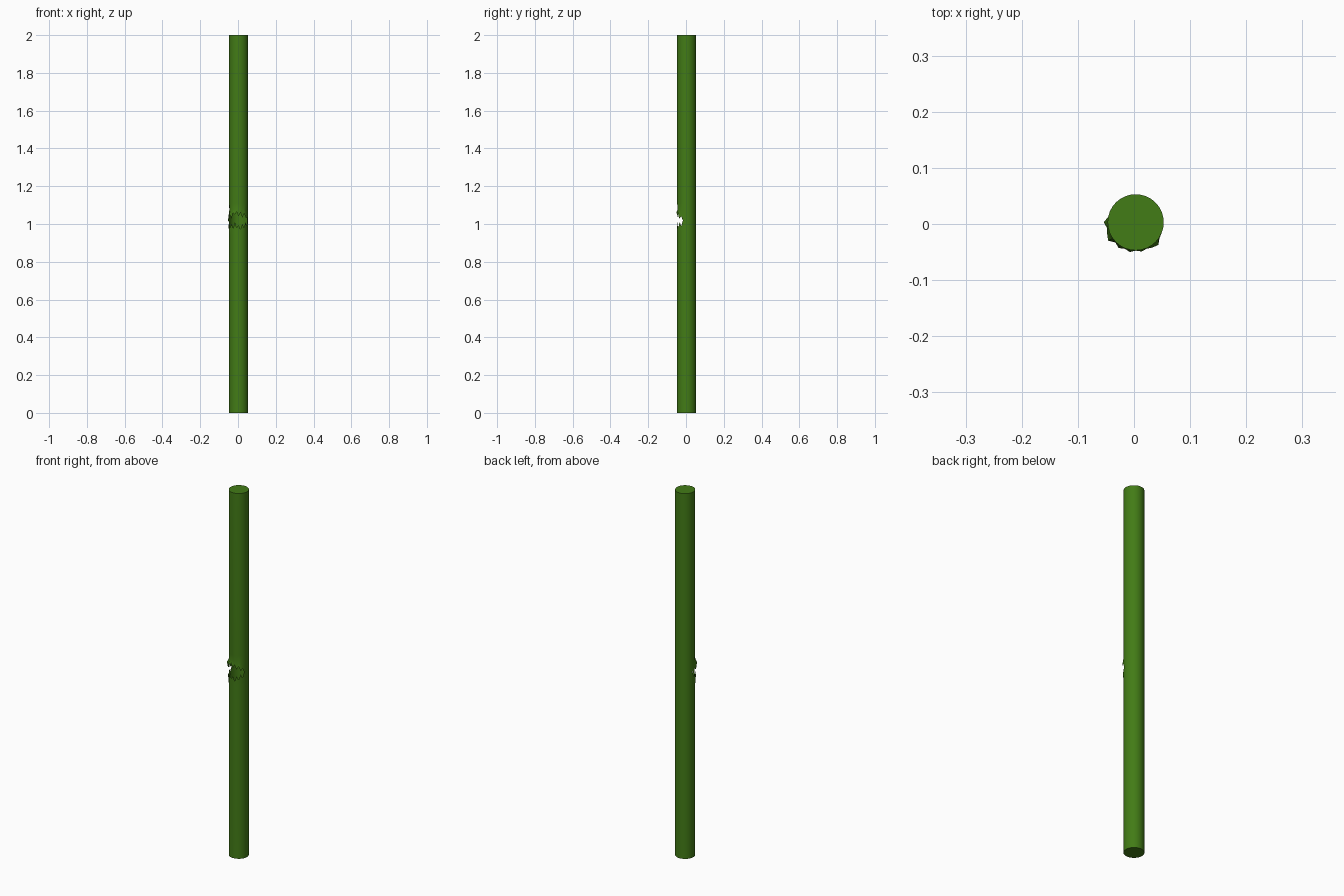
import bpy, bmesh, math, random

if "Cube" in bpy.data.objects:
    bpy.data.objects.remove(bpy.data.objects["Cube"])

random.seed(4)
N, R, H = 32, 0.05, 2.0
CX = CY = 0.003

mat = bpy.data.materials.new("pole_green")
mat.diffuse_color = (0.055, 0.2, 0.008, 1)
mat.use_nodes = True
mat.node_tree.nodes["Principled BSDF"].inputs["Base Color"].default_value = mat.diffuse_color

bm = bmesh.new()


def point(i, z, r=R):
    a = 2 * math.pi * i / N
    return bm.verts.new((CX + r * math.cos(a), CY + r * math.sin(a), z))


# Torn edge on the front side: (rim height, flare radius) per column
FIRST, LAST = 15, 30
LOW_Z = [1.02, 0.99, 1.01, 0.975, 0.985, 1.0, 0.975, 1.01, 0.98, 0.995, 0.97, 1.0, 0.98, 1.01, 0.99, 1.02]
TOP_Z = [1.02, 1.01, 1.03, 1.02, 1.055, 1.03, 1.06, 1.05, 1.065, 1.04, 1.06, 1.035, 1.055, 1.03, 1.04, 1.02]
FLARE = [.05, .057, .052, .055, .059, .051, .055, .051, .054, .0505, .053, .051, .054, .057, .051, .05]

columns = []
for i in range(N):
    lo, hi, r = 1.02, 1.02, R
    torn = FIRST < i < LAST
    if FIRST <= i <= LAST:
        k = i - FIRST
        lo, hi, r = LOW_Z[k], TOP_Z[k], FLARE[k]
    low = [point(i, 0), point(i, 0.94), point(i, lo, R + (r - R) * 0.4)]
    # the dent pushes the upper wall inward just above the splinters
    dent = R - 0.005 * random.random() if torn else R
    top = [point(i, hi, r) if torn else low[-1],
           point(i, 1.075, dent), point(i, 1.11), point(i, H)]
    columns.append((low, top))

# Pole walls, left open between the torn edges
for i in range(N):
    for part in (0, 1):
        a, b = columns[i][part], columns[(i + 1) % N][part]
        for j in range(len(a) - 1):
            bm.faces.new((a[j], b[j], b[j + 1], a[j + 1]))

# End caps
bm.faces.new([c[0][0] for c in reversed(columns)])
bm.faces.new([c[1][-1] for c in columns])

mesh = bpy.data.meshes.new("broken_pole")
bm.to_mesh(mesh)
bm.free()
pole = bpy.data.objects.new("broken_pole", mesh)
bpy.context.collection.objects.link(pole)
mesh.materials.append(mat)
bpy.context.view_layer.objects.active = pole
pole.select_set(True)
bpy.ops.object.shade_smooth_by_angle(angle=math.radians(40))
